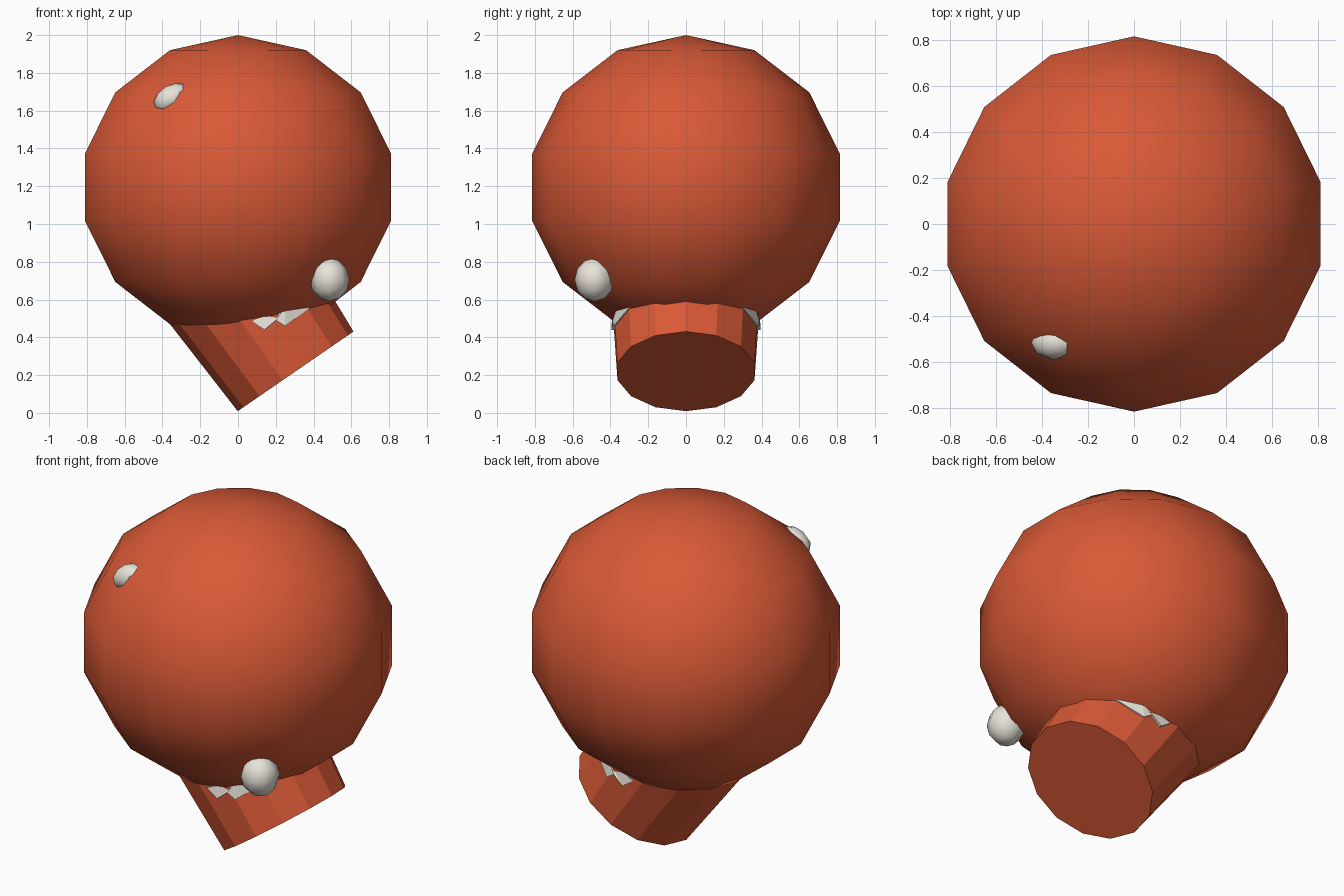
import bpy, bmesh, math
from mathutils import Vector, Matrix

if "Cube" in bpy.data.objects:
    bpy.data.objects.remove(bpy.data.objects["Cube"])


def material(name, color):
    m = bpy.data.materials.new(name)
    m.diffuse_color = (*color, 1)
    m.use_nodes = True
    m.node_tree.nodes["Principled BSDF"].inputs["Base Color"].default_value = m.diffuse_color
    return m


ORANGE = material("orange", (0.69, 0.10, 0.037))
WHITE = material("off_white", (0.80, 0.77, 0.70))


def finish(name, bm, mat, smooth):
    bmesh.ops.recalc_face_normals(bm, faces=bm.faces)
    for f in bm.faces:
        f.smooth = smooth
    me = bpy.data.meshes.new(name)
    bm.to_mesh(me)
    bm.free()
    me.materials.append(mat)
    ob = bpy.data.objects.new(name, me)
    bpy.context.collection.objects.link(ob)
    return ob


def ball(name, center, radii, segments, rings, mat, tilt=Matrix()):
    bm = bmesh.new()
    bmesh.ops.create_uvsphere(bm, u_segments=segments, v_segments=rings, radius=1)
    bm.transform(Matrix.Translation(center) @ tilt @ Matrix.Diagonal((*radii, 1)))
    return finish(name, bm, mat, True)


# Large round head
HEAD = Vector((0, 0, 1.195))
ball("head", HEAD, (0.852, 0.835, 0.805), 14, 7, ORANGE)

# Tilted, slightly flared neck running up into the head
base = Vector((0.305, 0, 0.22))
across = Vector((0.824, 0, 0.567)).normalized()
axis = Vector((-across.z, 0, across.x))
side = axis.cross(across)
bm = bmesh.new()
rings = []
for dist, radius in ((0, 0.372), (0.68, 0.412)):
    ring = []
    for i in range(14):
        a = math.tau * i / 14
        ring.append(bm.verts.new(base + axis * dist
                                 + radius * (math.cos(a) * across + math.sin(a) * side)))
    rings.append(ring)
    bm.faces.new(ring)
for i in range(14):
    j = (i + 1) % 14
    bm.faces.new((rings[0][i], rings[0][j], rings[1][j], rings[1][i]))
finish("neck", bm, ORANGE, False)

# Eyes: one bulging low on the head, one sunk high on the head
ball("lower_eye", (0.485, -0.485, 0.705), (0.105, 0.105, 0.115), 8, 6, WHITE)
outward = Vector((-0.36, -0.53, 0.485))
ball("upper_eye", HEAD + outward * 0.97, (0.105, 0.075, 0.07), 8, 6, WHITE,
     Matrix.Rotation(math.radians(-30), 4, 'Y'))

# Jagged pale collar showing on both sides of the neck
outline = [(0.07, 0.485), (0.14, 0.44), (0.20, 0.49), (0.25, 0.46),
           (0.385, 0.56), (0.25, 0.56)]
bm = bmesh.new()
outer, inner = [], []
for x, z in outline:
    p = (Vector((x, 0, z)) - base).dot(across)
    y = -math.sqrt(0.392 ** 2 - p * p) - 0.003
    outer.append(bm.verts.new((x, y, z)))
    inner.append(bm.verts.new((x, y + 0.05, z)))
bm.faces.new(outer)
bm.faces.new(inner)
for i in range(len(outline)):
    j = (i + 1) % len(outline)
    bm.faces.new((outer[i], outer[j], inner[j], inner[i]))
bmesh.ops.triangulate(bm, faces=bm.faces[:])
collar = finish("collar_teeth", bm, WHITE, False)
mirror = collar.modifiers.new("mirror", 'MIRROR')
mirror.use_axis = (False, True, False)
